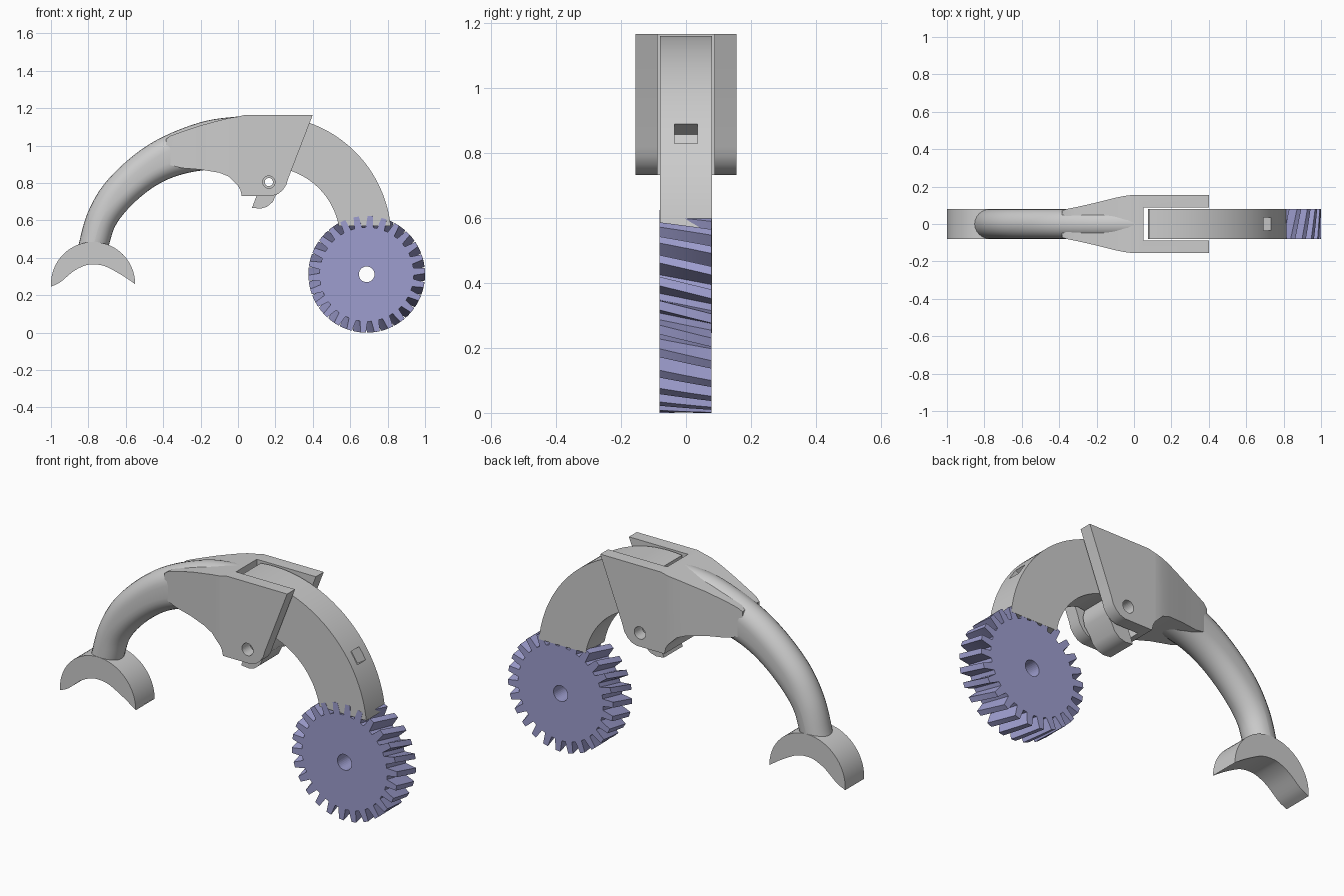
import bpy, bmesh, math
from mathutils import Vector

if "Cube" in bpy.data.objects:
    bpy.data.objects.remove(bpy.data.objects["Cube"])


def finish(name, bm, smooth=None):
    bmesh.ops.recalc_face_normals(bm, faces=bm.faces)
    me = bpy.data.meshes.new(name)
    bm.to_mesh(me)
    bm.free()
    ob = bpy.data.objects.new(name, me)
    bpy.context.collection.objects.link(ob)
    if smooth:
        select(ob)
        bpy.ops.object.shade_smooth_by_angle(angle=math.radians(smooth))
    return ob


def select(ob):
    bpy.ops.object.select_all(action='DESELECT')
    ob.select_set(True)
    bpy.context.view_layer.objects.active = ob


def loft(name, rings, smooth=None):
    """Skin a list of equal-length closed rings and cap both ends."""
    bm = bmesh.new()
    rows = [[bm.verts.new(p) for p in r] for r in rings]
    n = len(rows[0])
    for a, b in zip(rows, rows[1:]):
        for i in range(n):
            j = (i + 1) % n
            bm.faces.new((a[i], a[j], b[j], b[i]))
    bm.faces.new(rows[0])
    bm.faces.new(rows[-1])
    return finish(name, bm, smooth)


def prism(name, pts, y0, y1, smooth=None):
    return loft(name, [[(x, y, z) for x, z in pts] for y in (y0, y1)], smooth)


def arc(cx, cz, r, a0, a1, n):
    return [(cx + r * math.cos(math.radians(a0 + (a1 - a0) * i / n)),
             cz + r * math.sin(math.radians(a0 + (a1 - a0) * i / n))) for i in range(n + 1)]


def disc(cx, cz, r, n=32):
    return arc(cx, cz, r, 0, 360, n)[:-1]


def spline(pts, steps):
    """Catmull-Rom samples through pts."""
    p = [Vector(q) for q in pts]
    p = [2 * p[0] - p[1]] + p + [2 * p[-1] - p[-2]]
    out = []
    for i in range(1, len(p) - 2):
        a, b, c, d = p[i - 1:i + 3]
        for k in range(steps):
            t = k / steps
            out.append(0.5 * (2 * b + (c - a) * t + (2 * a - 5 * b + 4 * c - d) * t * t
                              + (3 * b - a - 3 * c + d) * t ** 3))
    return out + [p[-2]]


def cut(ob, cutter):
    mod = ob.modifiers.new("cut", 'BOOLEAN')
    mod.operation, mod.object, mod.solver = 'DIFFERENCE', cutter, 'EXACT'
    select(ob)
    bpy.ops.object.modifier_apply(modifier=mod.name)
    bpy.data.objects.remove(cutter)


PIVOT = (0.165, 0.805)

# Helical gear
GX, GZ, TEETH = 0.688, 0.312, 26
rings = []
for s in range(7):
    f = s / 6
    ring = []
    for i in range(TEETH):
        for frac, r in ((-0.33, 0.252), (-0.19, 0.312), (0.19, 0.312), (0.33, 0.252)):
            a = 2 * math.pi * (i + frac) / TEETH + 0.06 - 0.13 * f
            ring.append((GX + r * math.cos(a), -0.0808 + 0.16 * f, GZ + r * math.sin(a)))
    rings.append(ring)
gear = loft("gear", rings, 30)
cut(gear, prism("gear_bore", disc(GX, GZ, 0.042), -0.3, 0.3))
blue = bpy.data.materials.new("gear_blue")
blue.diffuse_color = (0.34, 0.34, 0.62, 1)
blue.use_nodes = True
blue.node_tree.nodes["Principled BSDF"].inputs["Base Color"].default_value = blue.diffuse_color
gear.data.materials.clear()
gear.data.materials.append(blue)
for f in gear.data.polygons:
    f.material_index = 0

# Curved arm with hinge lug
AX, AZ = 0.16, 0.5
profile = (arc(AX, AZ, 0.66, 6, 97, 40) + [(0.08, 0.86), (0.1, 0.735), (0.075, 0.668)]
           + [(0.12, 0.663), (0.155, 0.673), (0.185, 0.698), (0.203, 0.735), (0.235, 0.775), (0.245, 0.82), (0.235, 0.86)]
           + arc(AX, AZ, 0.385, 72, 10.5, 28))
arm = prism("hinged_arm", profile, -0.08, 0.08, 30)
cut(arm, prism("lug_bore", disc(*PIVOT, 0.022), -0.3, 0.3))
# Square pocket on the outside of the arm
c, s = math.cos(math.radians(33)), math.sin(math.radians(33))
pocket = [(AX + r * c - t * s, AZ + r * s + t * c)
          for r, t in ((0.60, -0.036), (0.75, -0.036), (0.75, 0.036), (0.60, 0.036))]
cut(arm, prism("pocket", pocket, -0.035, 0.035))

# Fork plates either side of the arm
fork_profile = ([(0, 1.155), (0.04, 1.165), (0.4, 1.165), (0.267, 0.82), (0.258, 0.79), (0.24, 0.763),
                 (0.215, 0.742), (0.185, 0.732), (0.02, 0.732), (0.012, 0.765), (0, 0.785)])
fork = prism("fork", fork_profile, -0.155, 0.155, 30)
cut(fork, prism("slot", [(0.05, 0.5), (0.6, 0.5), (0.6, 1.4), (0.05, 1.4)], -0.088, 0.088))
cut(fork, prism("pin_bore", disc(*PIVOT, 0.033), -0.3, 0.3))

# Tapered shoulder blending the fork into the tube: x, bottom, top, half width
shoulder = [(-0.385, 0.93, 1.035, 0.072), (-0.36, 0.895, 1.053, 0.08), (-0.30, 0.88, 1.075, 0.092),
            (-0.2, 0.872, 1.108, 0.115), (-0.1, 0.855, 1.135, 0.14), (-0.05, 0.835, 1.147, 0.15),
            (-0.02, 0.805, 1.152, 0.154), (0, 0.785, 1.155, 0.155)]
loft("fork_shoulder", [[(x, -w, b), (x, w, b), (x, w, t), (x, -w, t)] for x, b, t, w in shoulder], 30)

# Curved tube with rounded section: outer x, z then inner x, z
stations = [(-0.86, 0.44, -0.70, 0.44), (-0.80, 0.65, -0.645, 0.59), (-0.685, 0.83, -0.51, 0.735),
            (-0.47, 1.01, -0.35, 0.83), (-0.2, 1.125, -0.15, 0.872), (0.05, 1.162, 0.05, 0.865)]
W = 0.08
rings = []
for q in spline(stations, 7):
    o, n = Vector((q[0], 0, q[1])), Vector((q[2], 0, q[3]))
    d = (o - n).normalized()
    half = (o - n).length / 2
    mid, rad = (o + n) / 2, min(W, half)
    ring = []
    for end in (0, 1):
        for k in range(13):
            a = math.pi * (end + k / 12)
            shift = max(half - rad, 0.0005) * (1 if end == 0 else -1)
            ring.append(mid + d * (shift + rad * math.sin(a)) + Vector((0, W * math.cos(a), 0)))
    rings.append(ring)
loft("curved_tube", rings, 40)

# Crescent foot
under = spline([(-1.0, 0.246), (-0.95, 0.27), (-0.88, 0.328), (-0.82, 0.358), (-0.775, 0.365),
                (-0.72, 0.358), (-0.66, 0.33), (-0.55, 0.265)], 4)
prism("crescent_foot", arc(-0.775, 0.26, 0.225, 0, 180, 32) + [tuple(p) for p in under], -0.08, 0.08, 30)
